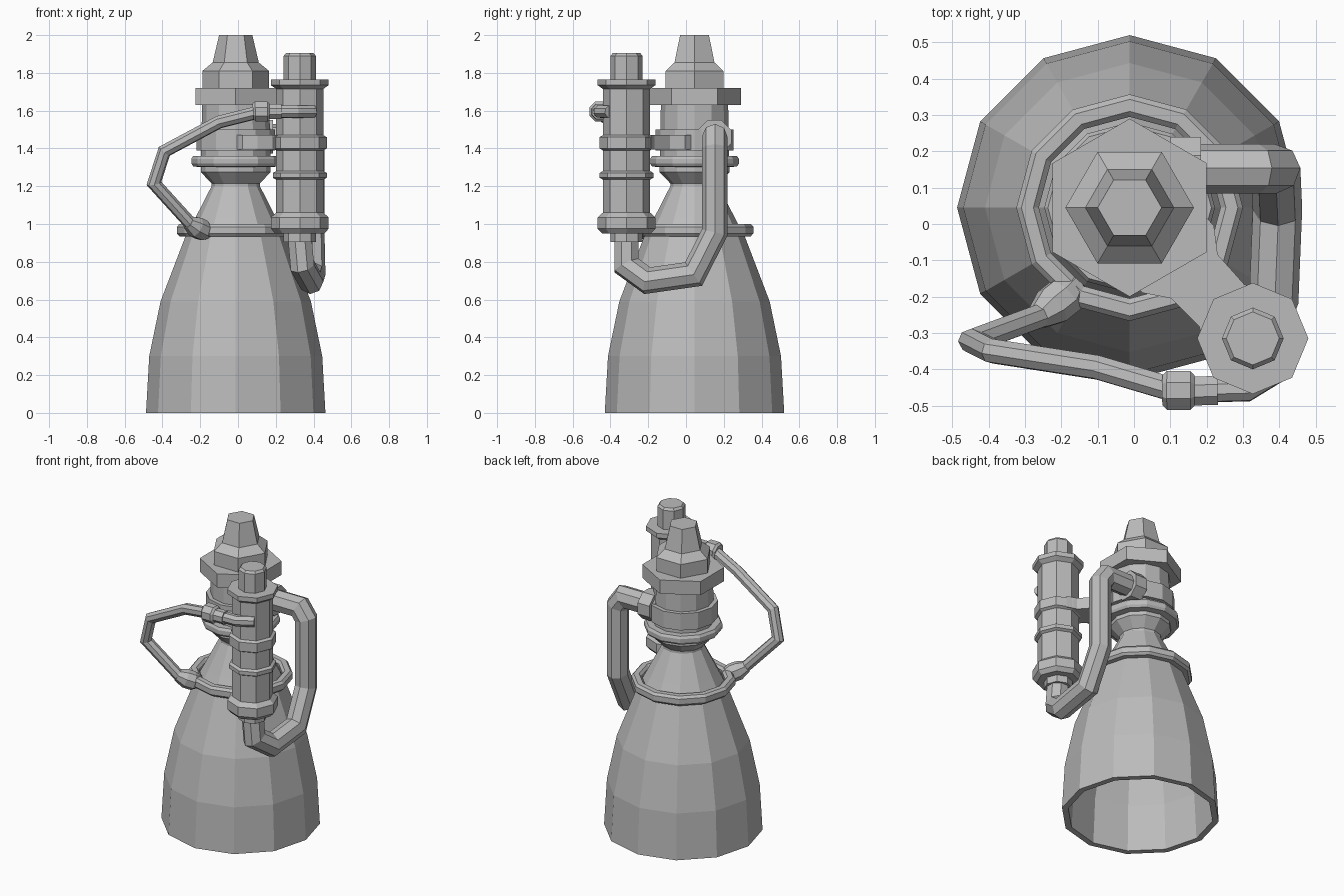
import bpy, bmesh, math
from mathutils import Vector

if "Cube" in bpy.data.objects:
    bpy.data.objects.remove(bpy.data.objects["Cube"])

grey = bpy.data.materials.new("metal grey")
grey.diffuse_color = (0.5, 0.5, 0.5, 1)
grey.use_nodes = True
grey.node_tree.nodes["Principled BSDF"].inputs["Base Color"].default_value = grey.diffuse_color

ENGINE = (-0.012, 0.045)   # main axis
PUMP = (0.327, -0.315)     # side pump axis


def finish(bm, name):
    bmesh.ops.recalc_face_normals(bm, faces=bm.faces)
    me = bpy.data.meshes.new(name)
    bm.to_mesh(me)
    bm.free()
    me.materials.append(grey)
    ob = bpy.data.objects.new(name, me)
    bpy.context.collection.objects.link(ob)
    return ob


def skin(bm, rings, loop=False):
    """Join rings of vertices; cap the ends unless looped."""
    n = len(rings[0])
    pairs = list(zip(rings, rings[1:])) + ([(rings[-1], rings[0])] if loop else [])
    for a, b in pairs:
        for i in range(n):
            j = (i + 1) % n
            bm.faces.new((a[i], a[j], b[j], b[i]))
    if not loop:
        bm.faces.new(rings[0])
        bm.faces.new(rings[-1])


def lathe(name, axis, profile, sides, turn=0.0, loop=False):
    """Revolve (radius, z) points about a vertical axis."""
    bm = bmesh.new()
    rings = []
    for r, z in profile:
        rings.append([bm.verts.new((axis[0] + r * math.cos(turn + 2 * math.pi * i / sides),
                                    axis[1] + r * math.sin(turn + 2 * math.pi * i / sides), z))
                      for i in range(sides)])
    skin(bm, rings, loop)
    return finish(bm, name)


def sweep(name, path, radii, sides=8):
    """Mitred tube along a path; radii is one number or one per point."""
    pts = [Vector(p) for p in path]
    if not isinstance(radii, (list, tuple)):
        radii = [radii] * len(pts)
    dirs = [(b - a).normalized() for a, b in zip(pts, pts[1:])]
    d = dirs[0]
    u = d.orthogonal().normalized()
    bm = bmesh.new()
    rings = []
    for k, p in enumerate(pts):
        d_in = dirs[max(k - 1, 0)]
        d_out = dirs[min(k, len(dirs) - 1)]
        u = (u - d_in * u.dot(d_in)).normalized()
        v = d_in.cross(u)
        n = (d_in + d_out).normalized()
        ring = []
        for i in range(sides):
            a = 2 * math.pi * (i + 0.5) / sides
            o = (u * math.cos(a) + v * math.sin(a)) * radii[k]
            o -= d_in * (o.dot(n) / d_in.dot(n))
            ring.append(bm.verts.new(p + o))
        rings.append(ring)
        u = d_in.rotation_difference(d_out) @ u
    skin(bm, rings)
    return finish(bm, name)


# Nozzle bell, hollow
lathe("nozzle_bell", ENGINE,
      [(0.475, 0), (0.458, 0.30), (0.398, 0.59), (0.268, 0.93), (0.215, 1.03), (0.128, 1.2),
       (0.09, 1.2), (0.18, 1.02), (0.232, 0.92), (0.36, 0.58), (0.42, 0.30), (0.437, 0)],
      12, loop=True)

# Ring manifold round the bell
lathe("manifold_ring", ENGINE,
      [(0.25, 0.95), (0.265, 0.935), (0.298, 0.935), (0.312, 0.95),
       (0.312, 0.985), (0.298, 1.0), (0.265, 1.0), (0.25, 0.985)], 12, loop=True)

# Combustion chamber, its lower flange and clamp band
lathe("chamber", ENGINE, [(0.128, 1.19), (0.128, 1.215), (0.185, 1.275), (0.178, 1.64)], 12)
lathe("chamber_flange", ENGINE,
      [(0.18, 1.30), (0.225, 1.305), (0.235, 1.32), (0.235, 1.345), (0.225, 1.36), (0.18, 1.36)], 12)
lathe("chamber_band", ENGINE, [(0.207, 1.39), (0.207, 1.50)], 12)

# Hexagonal head
lathe("head_plate", ENGINE, [(0.245, 1.63), (0.245, 1.72)], 6, math.pi / 6)
lathe("head_cap", ENGINE,
      [(0.177, 1.72), (0.177, 1.81), (0.122, 1.855), (0.088, 2.0)], 6)

# Side pump
lathe("pump_body", PUMP,
      [(0.085, 0.905), (0.085, 0.95), (0.13, 0.95), (0.153, 0.975), (0.153, 1.035), (0.125, 1.06),
       (0.125, 1.235), (0.143, 1.245), (0.143, 1.27), (0.125, 1.28), (0.125, 1.715),
       (0.153, 1.735), (0.153, 1.765), (0.085, 1.765), (0.085, 1.89), (0.073, 1.905)], 8)
lathe("pump_clamp", PUMP, [(0.125, 1.39), (0.143, 1.40), (0.143, 1.46), (0.125, 1.47)], 8)

# Bracket between chamber and pump, flared at both ends
axis_a, axis_b = Vector(ENGINE), Vector(PUMP)
along = (axis_b - axis_a).normalized()
side = Vector((-along.y, along.x))
half = [(0.13, 0.135), (0.195, 0.135), (0.26, 0.088), (0.37, 0.085), (0.43, 0.12)]
outline = [axis_a + along * t + side * w for t, w in half]
outline += [axis_a + along * t - side * w for t, w in reversed(half)]
bm = bmesh.new()
skin(bm, [[bm.verts.new((p.x, p.y, z)) for p in outline] for z in (1.395, 1.47)])
finish(bm, "pump_bracket")

# Thick feed pipe from pump foot up to the chamber
sweep("feed_pipe",
      [(0.327, -0.315, 0.93), (0.34, -0.315, 0.78), (0.385, -0.205, 0.70), (0.395, 0.04, 0.735),
       (0.39, 0.152, 0.955), (0.39, 0.152, 1.40), (0.345, 0.152, 1.462), (0.08, 0.152, 1.462)], 0.068)
sweep("feed_pipe_collar", [(0.10, 0.152, 1.462), (0.185, 0.152, 1.462)], 0.095)

# Thin pipe from pump side down to the manifold ring
sweep("thin_pipe",
      [(0.40, -0.40, 1.595), (0.31, -0.455, 1.595), (0.12, -0.46, 1.595), (-0.10, -0.395, 1.54),
       (-0.39, -0.35, 1.385), (-0.445, -0.322, 1.215), (-0.25, -0.25, 1.0), (-0.19, -0.20, 0.965)],
      0.035)
sweep("thin_pipe_collar",
      [(0.08, -0.458, 1.594), (0.092, -0.458, 1.595), (0.155, -0.458, 1.595), (0.167, -0.458, 1.595)],
      [0.045, 0.058, 0.058, 0.045])
sweep("thin_pipe_sleeve", [(0.16, -0.46, 1.595), (0.23, -0.458, 1.595)], 0.043)
sweep("thin_pipe_end",
      [(-0.265, -0.258, 1.01), (-0.225, -0.226, 0.985), (-0.19, -0.198, 0.968), (-0.16, -0.16, 0.955)],
      [0.036, 0.058, 0.058, 0.036])
